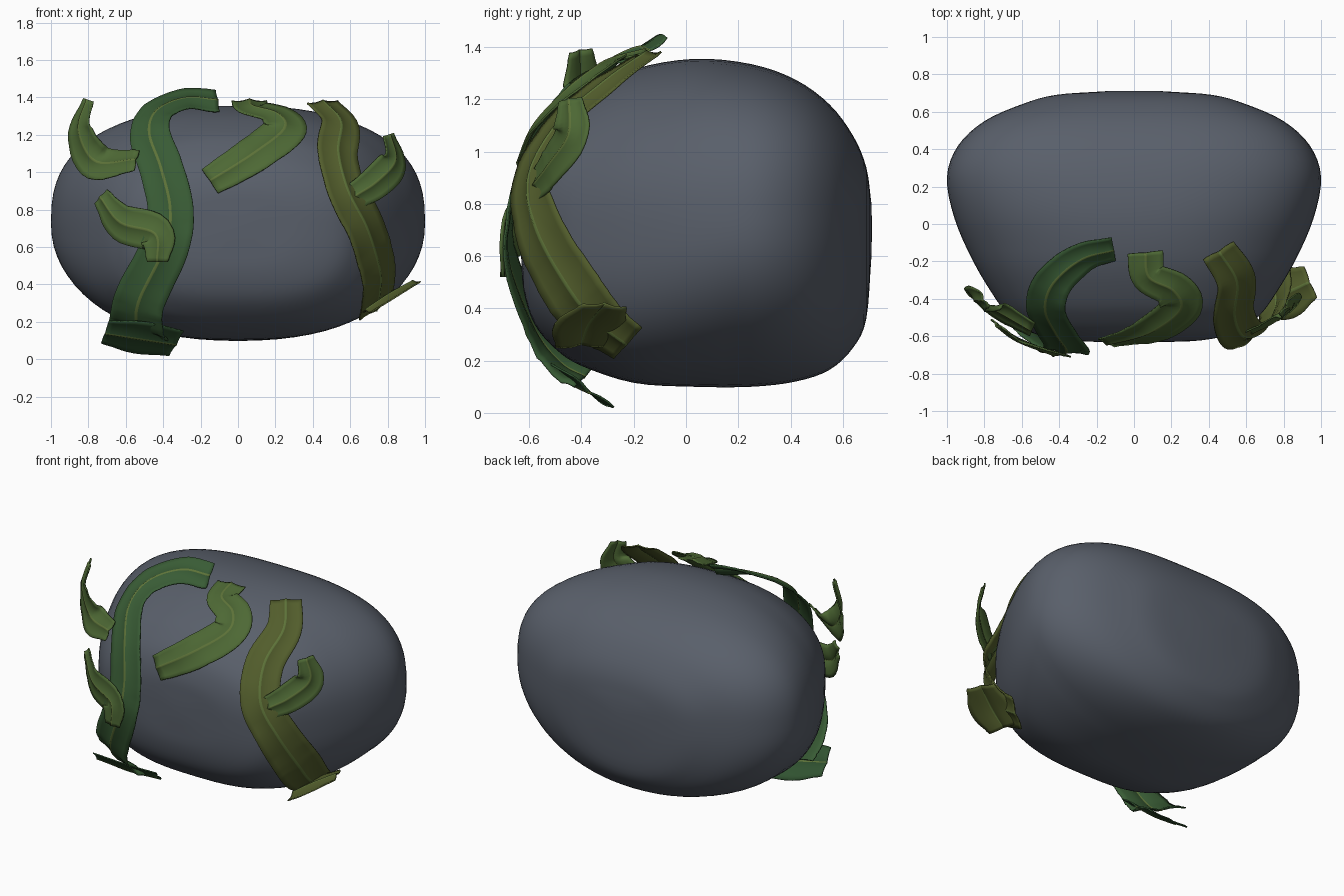
import bpy
from math import cos, sin, pi, copysign
from mathutils import Vector
from mathutils.bvhtree import BVHTree

if "Cube" in bpy.data.objects:
    bpy.data.objects.remove(bpy.data.objects["Cube"])


def material(name, rgb):
    m = bpy.data.materials.new(name)
    m.diffuse_color = (*rgb, 1)
    m.use_nodes = True
    m.node_tree.nodes["Principled BSDF"].inputs["Base Color"].default_value = m.diffuse_color
    return m


STONE = material("stone", (0.10, 0.115, 0.145))
GREEN = material("deep_green", (0.04, 0.105, 0.035))
LEAF = material("leaf_green", (0.075, 0.14, 0.035))
DARK = material("dark_leaf", (0.03, 0.085, 0.03))
OLIVE = material("olive", (0.085, 0.11, 0.025))
RIB = material("midrib", (0.11, 0.17, 0.04))


def spline(pts, steps):
    """Catmull-Rom samples through points of any dimension."""
    p = [Vector(q) for q in pts]
    p = [2 * p[0] - p[1]] + p + [2 * p[-1] - p[-2]]
    out = []
    for i in range(1, len(p) - 2):
        a, b, c, d = p[i - 1:i + 3]
        for k in range(steps):
            t = k / steps
            out.append(0.5 * (2 * b + (c - a) * t + (2 * a - 5 * b + 4 * c - d) * t * t
                              + (3 * b - a - 3 * c + d) * t ** 3))
    return out + [p[-2]]


def add_object(name, verts, faces, mats):
    me = bpy.data.meshes.new(name)
    me.from_pydata(verts, [], faces)
    for m in mats:
        me.materials.append(m)
    me.polygons.foreach_set("use_smooth", [True] * len(me.polygons))
    me.update()
    ob = bpy.data.objects.new(name, me)
    bpy.context.collection.objects.link(ob)
    return ob


# Boulder: superelliptic rings lofted front to back (y, half width, top z, bottom z)
stations = [(-0.632, 0.12, 0.80, 0.62), (-0.622, 0.36, 0.92, 0.47), (-0.58, 0.55, 1.04, 0.34),
            (-0.50, 0.66, 1.14, 0.245), (-0.40, 0.74, 1.22, 0.18), (-0.20, 0.86, 1.315, 0.115),
            (0.03, 0.96, 1.355, 0.10), (0.25, 1.0, 1.335, 0.10), (0.42, 0.94, 1.275, 0.12),
            (0.55, 0.80, 1.18, 0.165), (0.64, 0.60, 1.06, 0.25), (0.69, 0.42, 0.94, 0.36),
            (0.71, 0.15, 0.80, 0.60)]
N = 72
verts, faces = [], []
rings = spline(stations, 4)
for y, w, top, bot in rings:
    zc = 0.73
    back = min(1, max(0, (y + 0.1) / 0.6))
    front = min(1, max(0, (0.2 - y) / 0.6))
    for k in range(N):
        a = 2 * pi * k / N
        c, s = cos(a), sin(a)
        # boxier at the upper back and the lower front
        e = 2 / (2.25 + 0.55 * back + 0.1 * front if s > 0 else 2.15 + 0.75 * front)
        h = top - zc if s > 0 else zc - bot
        verts.append((w * copysign(abs(c) ** e, c), y, zc + h * copysign(abs(s) ** e, s)))
for r in range(len(rings) - 1):
    for k in range(N):
        k2 = (k + 1) % N
        faces.append((r * N + k, (r + 1) * N + k, (r + 1) * N + k2, r * N + k2))
for r, rear in ((0, False), (len(rings) - 1, True)):
    verts.append((0, rings[r][0] + (0.002 if rear else -0.003), 0.71))
    for k in range(N):
        f = (r * N + k, r * N + (k + 1) % N, len(verts) - 1)
        faces.append(f[::-1] if rear else f)
body = add_object("boulder", verts, faces, [STONE])
centre = Vector((0, 0.05, 0.73))
tree = BVHTree.FromPolygons([Vector(v) for v in verts], faces)


def outward(p):
    co, n, _, _ = tree.find_nearest(p)
    if n.dot(co - centre) < 0:
        n = -n
    return co, n


# Frond cross-section: (position across, lift off the surface)
SECTION = [(-1, 0.006), (-0.75, 0.002), (-0.4, 0.004), (-0.05, 0.014), (0, 0.018),
           (0.05, 0.014), (0.4, 0.004), (0.75, 0.002), (1, 0.006)]


def frond(name, path, widths, mat, normal=None, lean=(0, 0, 0)):
    """Ribbon along a path on the boulder with a midrib; lean tilts its first end."""
    pts = spline(path, 7)
    last = len(pts) - 1
    ws = spline([(w, 0) for w in widths], 12)
    vs, fs, prev = [], [], None
    for i, p in enumerate(pts):
        t = (pts[min(i + 1, last)] - pts[max(i - 1, 0)]).normalized()
        n = Vector(normal).normalized() if normal else outward(p)[1]
        n = n + Vector(lean) * max(0, 1 - 3 * i / last)
        prev = n if prev is None else (prev * 0.35 + n * 0.65).normalized()
        side = t.cross(prev).normalized()
        up = side.cross(t)
        half = ws[round(i / last * (len(ws) - 1))][0] / 2
        for u, lift in SECTION:
            v = p + side * u * half + up * lift
            co, nn = outward(v)
            clear = 0.008 + lift * 0.6
            if not normal and (v - co).dot(nn) < clear:   # keep the frond off the stone
                v = co + nn * clear
            vs.append(v)
    m = len(SECTION)
    for i in range(last):
        for j in range(m - 1):
            a = i * m + j
            fs.append((a, a + 1, a + m + 1, a + m))
    ob = add_object(name, vs, fs, [mat, RIB])
    for q in ob.data.polygons:
        if q.index % (m - 1) in (3, 4):
            q.material_index = 1
    mod = ob.modifiers.new("thickness", "SOLIDIFY")
    mod.thickness, mod.offset = 0.008, 0
    return ob


# Two long fronds running down the front
frond("left_long_frond",
      [(-0.11, -0.13, 1.375), (-0.28, -0.18, 1.385), (-0.43, -0.31, 1.32), (-0.47, -0.45, 1.2),
       (-0.41, -0.58, 1.02), (-0.36, -0.655, 0.8), (-0.39, -0.67, 0.6), (-0.52, -0.57, 0.33),
       (-0.54, -0.47, 0.2), (-0.53, -0.38, 0.15)], [0.17, 0.21, 0.24, 0.27, 0.34], GREEN,
      lean=(0, -0.75, 0))
frond("right_long_frond",
      [(0.45, -0.14, 1.37), (0.545, -0.3, 1.26), (0.53, -0.48, 1.1), (0.58, -0.59, 0.9),
       (0.68, -0.56, 0.7), (0.745, -0.44, 0.48), (0.745, -0.34, 0.36), (0.73, -0.22, 0.27)],
      [0.19, 0.23, 0.25, 0.28, 0.23], OLIVE, lean=(0, -0.3, 0))

# Short leaves branching off
frond("upper_left_leaf",
      [(-0.795, -0.4, 1.385), (-0.84, -0.4, 1.22), (-0.75, -0.44, 1.05), (-0.54, -0.56, 1.06)],
      [0.10, 0.18, 0.20, 0.13], LEAF)
frond("middle_left_leaf",
      [(-0.73, -0.53, 0.87), (-0.62, -0.61, 0.73), (-0.44, -0.68, 0.67), (-0.43, -0.69, 0.52)],
      [0.11, 0.20, 0.20, 0.11], LEAF)
frond("lower_left_leaf",
      [(-0.71, -0.45, 0.15), (-0.52, -0.42, 0.12), (-0.33, -0.36, 0.09)],
      [0.20, 0.28, 0.23], DARK, normal=(-0.1, -0.6, -0.75))
frond("top_leaf",
      [(-0.15, -0.63, 0.95), (0.08, -0.57, 1.09), (0.245, -0.45, 1.22), (0.21, -0.35, 1.3),
       (0.08, -0.28, 1.34), (0.06, -0.15, 1.375)], [0.16, 0.23, 0.23, 0.19, 0.19], LEAF)
frond("upper_right_leaf",
      [(0.62, -0.57, 0.87), (0.74, -0.51, 0.95), (0.83, -0.44, 1.06), (0.80, -0.44, 1.2)],
      [0.14, 0.18, 0.18, 0.10], LEAF)
frond("lower_right_leaf",
      [(0.69, -0.40, 0.25), (0.81, -0.37, 0.33), (0.945, -0.31, 0.405)],
      [0.20, 0.28, 0.18], OLIVE, normal=(-0.5, -0.15, 0.8))
